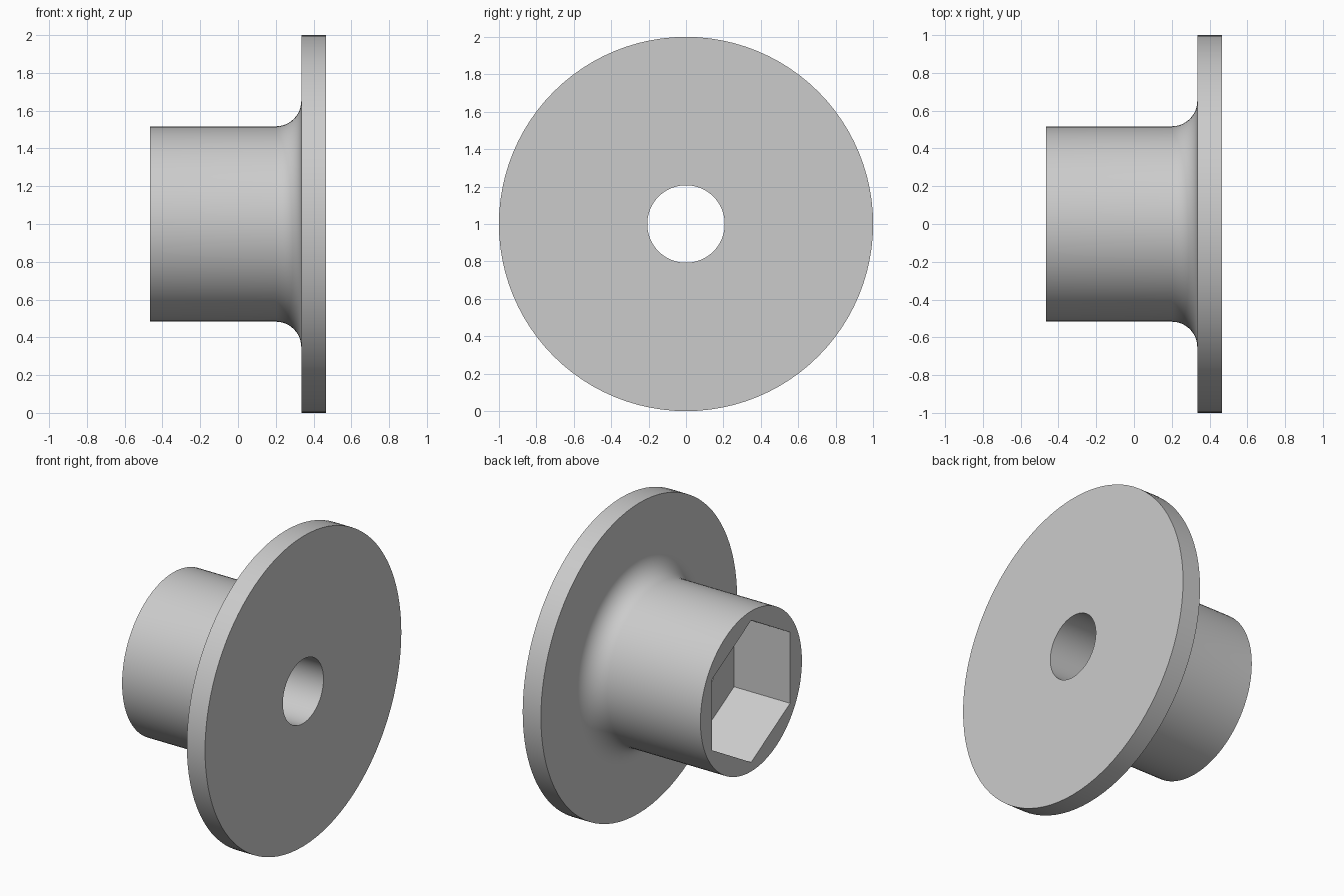
import bpy, bmesh, math
from mathutils import Matrix, Vector

cube = bpy.data.objects.get("Cube")
if cube:
    bpy.data.objects.remove(cube, do_unlink=True)

HALF, FLANGE_X = 0.465, 0.335
HUB_R, FLANGE_R, BORE_R = 0.517, 1.0, 0.207
FILLET = 0.135
HEX_R, HEX_DEPTH = 0.458, 0.4
SEGMENTS = 96

grey = bpy.data.materials.new("plain grey")
grey.use_nodes = True
colour = (0.6, 0.6, 0.6, 1)
grey.diffuse_color = colour
grey.node_tree.nodes["Principled BSDF"].inputs["Base Color"].default_value = colour


def make_object(name, bm):
    bmesh.ops.recalc_face_normals(bm, faces=bm.faces)
    mesh = bpy.data.meshes.new(name)
    bm.to_mesh(mesh)
    bm.free()
    obj = bpy.data.objects.new(name, mesh)
    obj.location.z = FLANGE_R
    mesh.materials.append(grey)
    bpy.context.collection.objects.link(obj)
    return obj


# Closed half-section of hub, fillet, flange and bore: (x, radius)
profile = [(-HALF, BORE_R), (-HALF, HUB_R)]
for i in range(13):
    a = math.pi / 2 * i / 12
    profile.append((FLANGE_X - FILLET + FILLET * math.sin(a),
                    HUB_R + FILLET * (1 - math.cos(a))))
profile += [(FLANGE_X, FLANGE_R), (HALF, FLANGE_R), (HALF, BORE_R)]

# Flanged hub turned about the x axis
bm = bmesh.new()
verts = [bm.verts.new((x, 0, r)) for x, r in profile]
edges = [bm.edges.new((v, verts[i - 1])) for i, v in enumerate(verts)]
bmesh.ops.spin(bm, geom=verts + edges, cent=(0, 0, 0), axis=(1, 0, 0),
               angle=2 * math.pi, steps=SEGMENTS, use_merge=True)
bmesh.ops.remove_doubles(bm, verts=bm.verts, dist=1e-5)
hub = make_object("flanged_hub", bm)

# Hexagonal socket cutter, corners up and down, reaching past the hub end
bm = bmesh.new()
extra = 0.1
length = HEX_DEPTH + extra
place = (Matrix.Translation(Vector((-HALF - extra + length / 2, 0, 0)))
         @ Matrix.Rotation(math.pi / 2, 4, 'Y'))
bmesh.ops.create_cone(bm, cap_ends=True, segments=6, radius1=HEX_R,
                      radius2=HEX_R, depth=length, matrix=place)
# Make sure a corner points straight up
if max(v.co.z for v in bm.verts) < HEX_R - 0.01:
    bmesh.ops.rotate(bm, verts=bm.verts, cent=(0, 0, 0),
                     matrix=Matrix.Rotation(math.pi / 6, 3, 'X'))
cutter = make_object("socket_cutter", bm)
cutter.hide_render = True

# Cut the socket, then smooth the round surfaces
cut = hub.modifiers.new("socket", 'BOOLEAN')
cut.operation = 'DIFFERENCE'
cut.solver = 'EXACT'
cut.object = cutter
bpy.ops.object.select_all(action='DESELECT')
hub.select_set(True)
bpy.context.view_layer.objects.active = hub
bpy.ops.object.modifier_apply(modifier=cut.name)
bpy.data.objects.remove(cutter, do_unlink=True)
bpy.ops.object.shade_smooth_by_angle(angle=math.radians(30))
